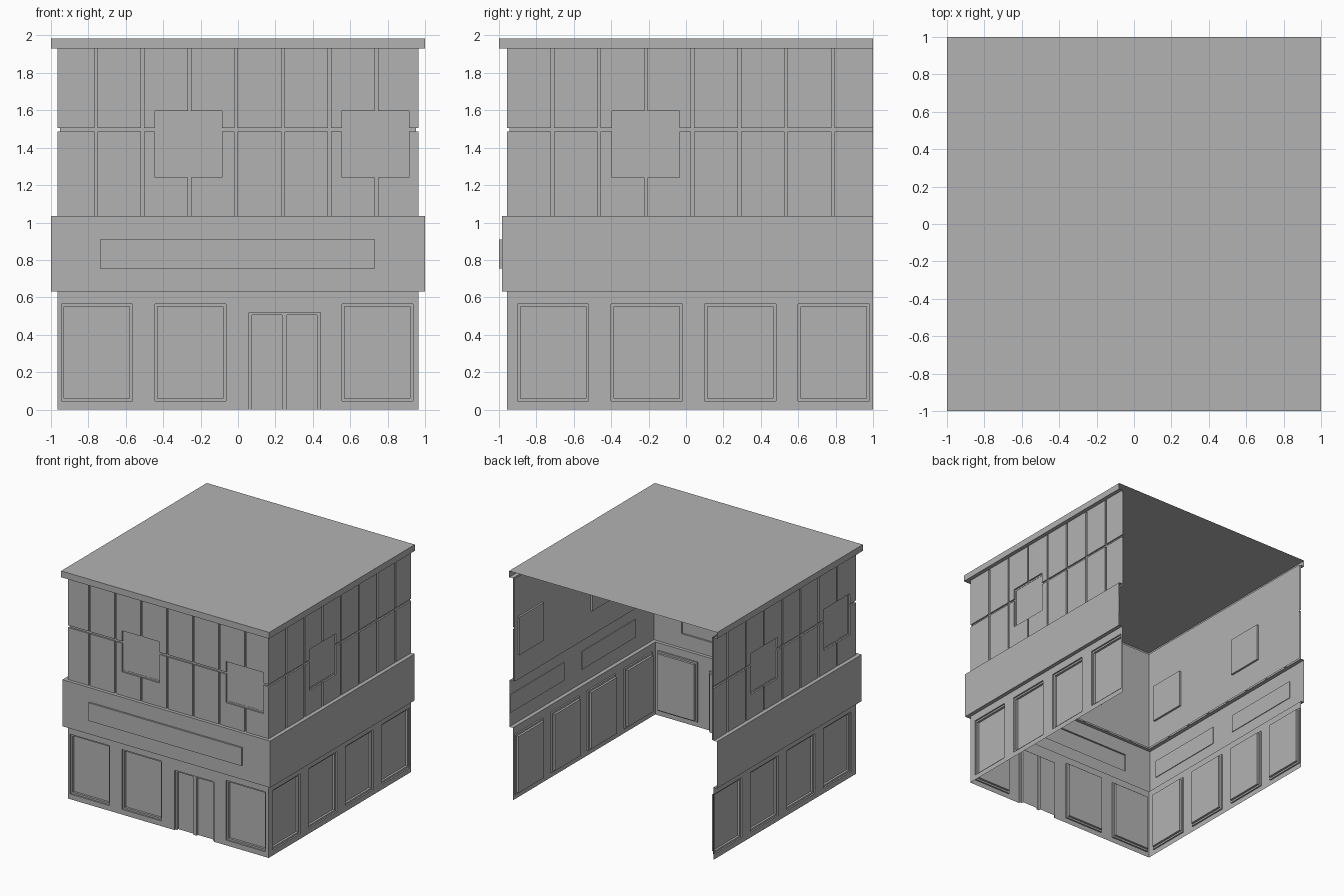
import bpy
import bmesh

if "Cube" in bpy.data.objects:
    bpy.data.objects.remove(bpy.data.objects["Cube"], do_unlink=True)

grey = bpy.data.materials.new("plain_grey")
grey.use_nodes = True
grey.diffuse_color = (0.45, 0.45, 0.45, 1)
grey.node_tree.nodes["Principled BSDF"].inputs["Base Color"].default_value = grey.diffuse_color

SIDE_X, FRONT_Y, BACK_Y = 0.965, 0.957, 1.0   # wall planes
SHIFT = 0.045                                 # side pattern offset along y
BAND, UPPER, CAP, TOP = 0.63, 1.035, 1.93, 1.985
# Relief of each layer: (on the front wall, on the side walls)
DEPTH = {"wall": (0, 0), "band": (0.028, 0.034), "cap": (0.043, 0.035),
         "sign": (0.043, 0.034), "groove": (-0.013, -0.013),
         "pane": (-0.032, -0.032)}


def finish(name, bm):
    mesh = bpy.data.meshes.new(name)
    bm.to_mesh(mesh)
    bm.free()
    mesh.materials.append(grey)
    obj = bpy.data.objects.new(name, mesh)
    bpy.context.collection.objects.link(obj)
    return obj


def sheet(name, corners):
    bm = bmesh.new()
    bm.faces.new([bm.verts.new(c) for c in corners])
    return finish(name, bm)


def box(name, centre, size):
    bm = bmesh.new()
    bmesh.ops.create_cube(bm, size=1)
    bmesh.ops.scale(bm, vec=size, verts=bm.verts)
    bmesh.ops.translate(bm, vec=centre, verts=bm.verts)
    return finish(name, bm)


def framed(u0, u1, z0, z1, rim):
    """A window: a shallow rim round a deeper pane."""
    return [("groove", u0, u1, z0, z1),
            ("pane", u0 + rim, u1 - rim, z0 + rim, z1 - rim)]


def ground_window(u):
    return framed(u - 0.19, u + 0.19, 0.045, 0.565, 0.015)


def upper_window(u):
    return framed(u - 0.18, u + 0.18, 1.24, 1.597, 0.013)


def facade(name, place, u_min, u_max, mitres, kind, details):
    """Relief sheet: layers painted in order over a grid, joined by steps."""
    layers = [("wall", u_min, u_max, 0, TOP), ("band", u_min, u_max, BAND, UPPER),
              ("cap", u_min, u_max, CAP, TOP),
              ("groove", u_min, u_max, 1.487, 1.506)]
    for k in range(-3, 4):
        c = k * 0.25 - 0.01
        layers.append(("groove", c - 0.008, c + 0.008, UPPER, CAP))
    layers += details
    us = sorted({round(v, 4) for l in layers for v in l[1:3]})
    zs = sorted({round(v, 4) for l in layers for v in l[3:5]})

    def layer_at(i, j):
        u, z = (us[i] + us[i + 1]) / 2, (zs[j] + zs[j + 1]) / 2
        return [l[0] for l in layers if l[1] < u < l[2] and l[3] < z < l[4]][-1]

    bm = bmesh.new()

    def point(i, j, layer):
        u = us[i]
        if i == 0 and -1 in mitres:
            u -= DEPTH[layer][1 - kind]
        if i == len(us) - 1 and 1 in mitres:
            u += DEPTH[layer][1 - kind]
        return bm.verts.new(place(u, DEPTH[layer][kind], zs[j]))

    def quad(*points):
        bm.faces.new([point(*p) for p in points])

    for i in range(len(us) - 1):
        for j in range(len(zs) - 1):
            a = layer_at(i, j)
            quad((i, j, a), (i + 1, j, a), (i + 1, j + 1, a), (i, j + 1, a))
            if i + 2 < len(us):
                b = layer_at(i + 1, j)
                if DEPTH[a][kind] != DEPTH[b][kind]:
                    quad((i + 1, j, a), (i + 1, j, b), (i + 1, j + 1, b), (i + 1, j + 1, a))
            if j + 2 < len(zs):
                b = layer_at(i, j + 1)
                if DEPTH[a][kind] != DEPTH[b][kind]:
                    quad((i, j + 1, a), (i + 1, j + 1, a), (i + 1, j + 1, b), (i, j + 1, b))
    bmesh.ops.remove_doubles(bm, verts=bm.verts, dist=0.0002)
    return finish(name, bm)


# Front wall: three display windows, double door, sign and two upper windows
front = [("sign", -0.737, 0.732, 0.753, 0.91), ("groove", 0.06, 0.44, 0, 0.52),
         ("pane", 0.075, 0.235, 0, 0.505), ("pane", 0.263, 0.423, 0, 0.505)]
for u in (-0.755, -0.255, 0.745):
    front += ground_window(u)
for u in (-0.265, 0.735):
    front += upper_window(u)
facade("front_wall", lambda u, d, z: (u, -FRONT_Y - d, z),
       -SIDE_X, SIDE_X, (-1, 1), 0, front)

# Side walls: four display windows each; the right has two upper windows
side = []
for u in (-0.755, -0.255, 0.245, 0.745):
    side += ground_window(u)
facade("left_wall", lambda u, d, z: (SIDE_X + d, u + SHIFT, z),
       -FRONT_Y - SHIFT, BACK_Y - SHIFT, (-1,), 1, side + upper_window(-0.26))
facade("right_wall", lambda u, d, z: (-SIDE_X - d, SHIFT - u, z),
       SHIFT - BACK_Y, SHIFT + FRONT_Y, (1,), 1,
       side + upper_window(-0.26) + upper_window(0.74))

# Flat roof sheet
sheet("roof", [(-1, -1, TOP), (1, -1, TOP), (1, 1, TOP), (-1, 1, TOP)])

# Plain inner linings behind the upper panels
LX, LY = SIDE_X - 0.015, FRONT_Y - 0.015
sheet("front_lining", [(-LX, -LY, UPPER), (LX, -LY, UPPER), (LX, -LY, CAP), (-LX, -LY, CAP)])
for name, s in (("left", 1), ("right", -1)):
    x = s * LX
    sheet(name + "_lining", [(x, -LY, UPPER), (x, BACK_Y, UPPER), (x, BACK_Y, CAP), (x, -LY, CAP)])
    # Backing plates inside the band
    for k, u in enumerate((-0.405, 0.58)):
        box(f"{name}_sign_backing_{k + 1}", (s * 0.994, SHIFT + s * u, 0.83), (0.006, 0.74, 0.157))

# Blank window box on the inside of the left wall
box("left_inner_window", (LX - 0.009, 0.785, 1.418), (0.016, 0.335, 0.33))
